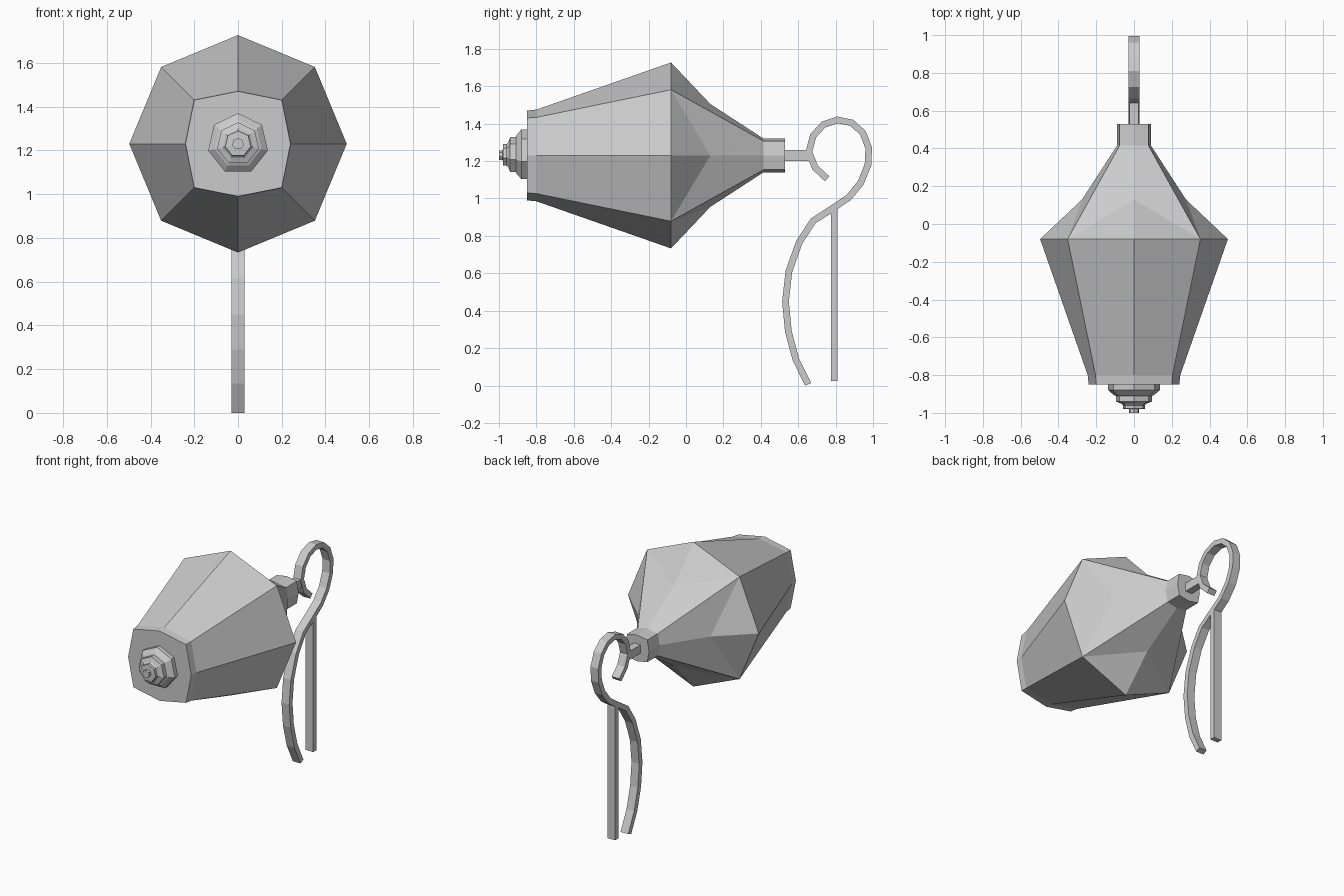
import bpy, bmesh
from math import sin, cos, pi
from mathutils import Vector

if "Cube" in bpy.data.objects:
    bpy.data.objects.remove(bpy.data.objects["Cube"])

CZ = 1.23  # height of the bulb axis


def finish(name, bm):
    bmesh.ops.recalc_face_normals(bm, faces=bm.faces)
    me = bpy.data.meshes.new(name)
    bm.to_mesh(me)
    bm.free()
    ob = bpy.data.objects.new(name, me)
    bpy.context.collection.objects.link(ob)
    return ob


def ring(bm, y, radii, sides):
    """Ring of vertices round the bulb axis, starting at the top."""
    return [bm.verts.new((radii[i % len(radii)] * sin(2 * pi * i / sides), y,
                          CZ + radii[i % len(radii)] * cos(2 * pi * i / sides)))
            for i in range(sides)]


def bridge(bm, a, b):
    n = len(a)
    for i in range(n):
        bm.faces.new((a[i], a[(i + 1) % n], b[(i + 1) % n], b[i]))


def lathe(name, profile, sides):
    bm = bmesh.new()
    rings = [ring(bm, y, [r], sides) for y, r in profile]
    for a, b in zip(rings, rings[1:]):
        bridge(bm, a, b)
    bm.faces.new(rings[0])
    bm.faces.new(rings[-1])
    return finish(name, bm)


def ribbon(name, path, half_thick, half_width):
    """Flat wire swept along a path in the y-z plane."""
    bm = bmesh.new()
    pts = [Vector(p) for p in path]
    rings = []
    for i, p in enumerate(pts):
        d = (pts[min(i + 1, len(pts) - 1)] - pts[max(i - 1, 0)]).normalized()
        n = Vector((-d.y, d.x)) * half_thick
        rings.append([bm.verts.new((x, p.x + s * n.x, max(0, p.y + s * n.y)))
                      for x, s in ((-half_width, -1), (half_width, -1),
                                   (half_width, 1), (-half_width, 1))])
    for a, b in zip(rings, rings[1:]):
        bridge(bm, a, b)
    bm.faces.new(rings[0])
    bm.faces.new(rings[-1])
    return finish(name, bm)


# Faceted bulb: radii alternate between axis and diagonal corners
bm = bmesh.new()
front = ring(bm, -0.85, [0.24, 0.283], 8)
lip = ring(bm, -0.80, [0.245, 0.288], 8)
belly = ring(bm, -0.08, [0.497, 0.497], 8)
dent = ring(bm, 0.13, [0.275], 4)
neck = ring(bm, 0.415, [0.09, 0.108], 8)
end = ring(bm, 0.53, [0.09, 0.108], 8)
bm.faces.new(front)
bm.faces.new(end)
bridge(bm, front, lip)
bridge(bm, lip, belly)
bridge(bm, neck, end)
for k, m in enumerate(dent):
    i = 2 * k
    for j in ((i + 1) % 8, i - 1):
        bm.faces.new((belly[i], belly[j], m))
        bm.faces.new((belly[j], neck[j], m))
        bm.faces.new((neck[j], neck[i], m))
finish("bulb_body", bm)

# Stepped seven-sided tip
lathe("front_tip", [(-0.84, 0.14), (-0.88, 0.14), (-0.905, 0.11), (-0.91, 0.098),
                    (-0.94, 0.098), (-0.95, 0.07), (-0.96, 0.06), (-0.978, 0.06),
                    (-0.98, 0.027), (-1.0, 0.027)], 7)

# Stub joining the neck to the hook
ribbon("hook_stub", [(0.50, 1.23), (0.66, 1.23)], 0.029, 0.025)

# Curled wire hook with curved front leg
ribbon("wire_hook", [(0.755, 1.105), (0.69, 1.165), (0.657, 1.25), (0.68, 1.335),
                     (0.735, 1.395), (0.81, 1.42), (0.885, 1.405), (0.945, 1.352),
                     (0.977, 1.27), (0.973, 1.18), (0.935, 1.085), (0.87, 1.005),
                     (0.785, 0.948), (0.68, 0.88), (0.605, 0.765), (0.55, 0.61),
                     (0.532, 0.45), (0.547, 0.29), (0.587, 0.14), (0.653, 0.005)],
       0.018, 0.029)

# Straight rear leg
ribbon("straight_leg", [(0.793, 0.955), (0.793, 0.025)], 0.018, 0.029)
